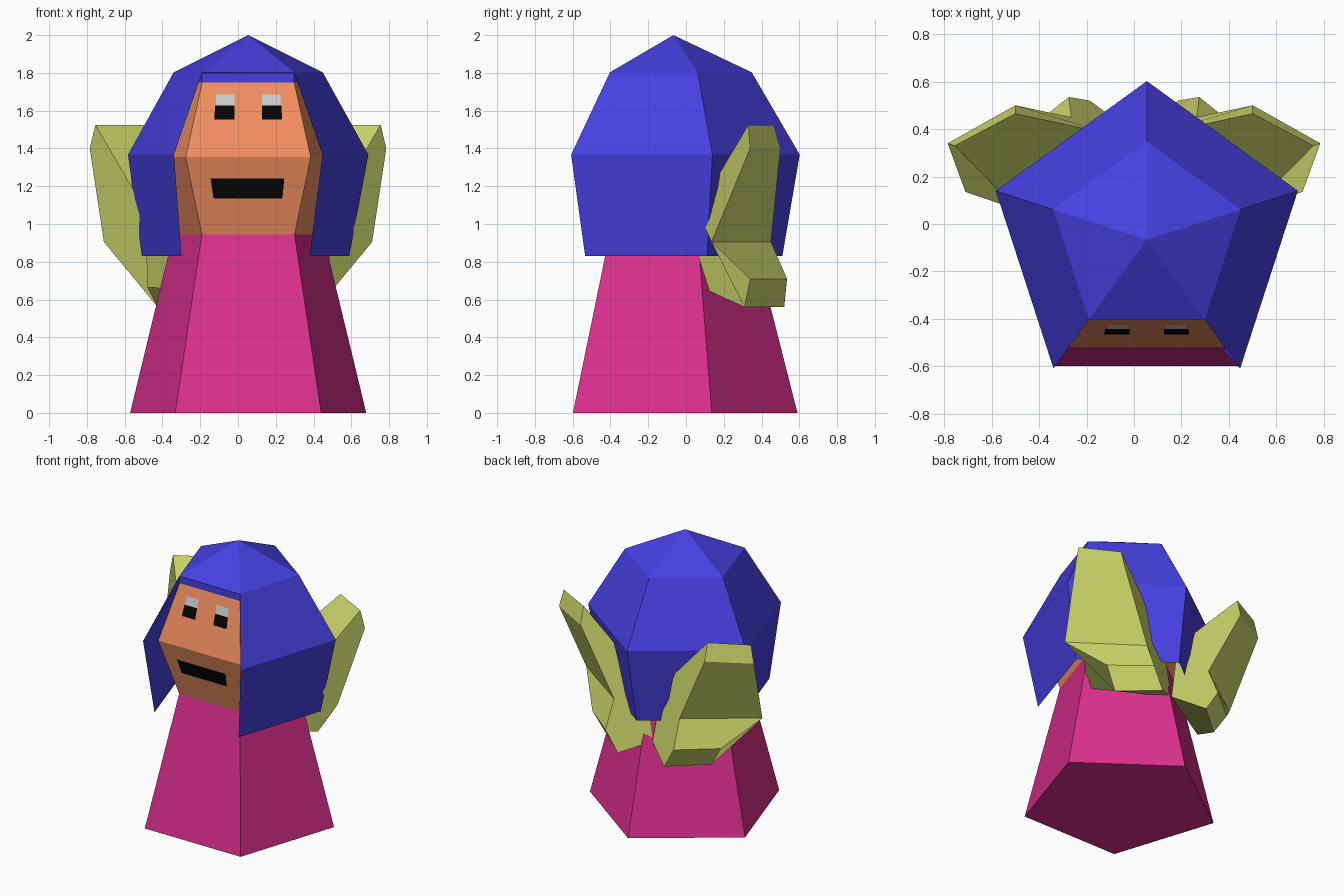
import bpy, bmesh
from math import sin, cos, radians

if "Cube" in bpy.data.objects:
    bpy.data.objects.remove(bpy.data.objects["Cube"])

CX, CY = 0.054, -0.067   # axis of the five-sided parts


def material(name, srgb):
    m = bpy.data.materials.new(name)
    m.diffuse_color = [c ** 2.2 for c in srgb] + [1]
    m.use_nodes = True
    m.node_tree.nodes["Principled BSDF"].inputs["Base Color"].default_value = m.diffuse_color
    return m


PINK = material("pink", (0.86, 0.20, 0.55))
BLUE = material("blue", (0.28, 0.26, 0.88))
SKIN = material("skin", (0.95, 0.56, 0.38))
GREEN = material("yellow_green", (0.80, 0.84, 0.42))
BLACK = material("black", (0.05, 0.05, 0.05))
GREY = material("light_grey", (0.78, 0.78, 0.78))


def make(name, bm, mat, solid=True):
    if solid:
        bmesh.ops.recalc_face_normals(bm, faces=bm.faces)
    me = bpy.data.meshes.new(name)
    bm.to_mesh(me)
    bm.free()
    me.materials.append(mat)
    ob = bpy.data.objects.new(name, me)
    bpy.context.collection.objects.link(ob)


def pentagon(bm, r, z, cx=CX):
    # corners: back, left, front left, front right, right
    return [bm.verts.new((cx + r * cos(radians(90 + 72 * k)),
                          CY + r * sin(radians(90 + 72 * k)), z)) for k in range(5)]


def loft(bm, rings, sides):
    for lo, hi in zip(rings, rings[1:]):
        n = len(lo)
        for k in sides:
            j = (k + 1) % n
            bm.faces.new((lo[k], lo[j], hi[j], hi[k]))


def pentagon_solid(name, levels, mat):
    bm = bmesh.new()
    rings = [pentagon(bm, r, z) for r, z in levels]
    loft(bm, rings, range(5))
    bm.faces.new(rings[0])
    bm.faces.new(rings[-1])
    make(name, bm, mat)


# Robe, head and the band above the face
pentagon_solid("robe", [(0.657, 0), (0.417, 0.945)], PINK)
pentagon_solid("head", [(0.417, 0.945), (0.563, 1.355), (0.414, 1.75)], SKIN)
pentagon_solid("hair_band", [(0.414, 1.75), (0.414, 1.8)], BLUE)

# Hair: open shell, front side left open below the crown
bm = bmesh.new()
rings = [pentagon(bm, 0.577, 0.83, 0.04), pentagon(bm, 0.669, 1.367), pentagon(bm, 0.415, 1.803)]
loft(bm, rings, (0, 1, 3, 4))
tip = bm.verts.new((CX, CY, 2.0))
for k in range(5):
    bm.faces.new((rings[-1][k], rings[-1][(k + 1) % 5], tip))
make("hair", bm, BLUE, solid=False)


# Face features laid on the sloping front of the head
def front_y(z):
    if z > 1.355:
        r = 0.563 - 0.149 * (z - 1.355) / 0.395
    else:
        r = 0.417 + 0.146 * (z - 0.945) / 0.41
    return CY - r * cos(radians(36)) - 0.004


def patch(name, xb, zb, xt, zt, mat):
    bm = bmesh.new()
    bm.faces.new([bm.verts.new((x, front_y(z), z)) for x, z in
                  ((xb[0], zb), (xb[1], zb), (xt[1], zt), (xt[0], zt))])
    make(name, bm, mat, solid=False)


for side, s in (("left", -1), ("right", 1)):
    edge = lambda a, b: sorted((CX + s * a, CX + s * b))
    patch(side + "_eye", edge(0.073, 0.18), 1.553, edge(0.073, 0.175), 1.628, BLACK)
    patch(side + "_eye_white", edge(0.073, 0.172), 1.628, edge(0.073, 0.17), 1.685, GREY)
patch("mouth", (-0.13, 0.235), 1.135, (-0.145, 0.245), 1.24, BLACK)

# Wings: two matching side outlines bridged together, mirrored left and right
OUTER = [(.755, .33, 1.525), (.785, .34, 1.40), (.71, .135, .905), (.517, .34, .71),
         (.425, .31, .56), (.48, .08, .665), (.49, .06, 1.07)]
BACK = [(.50, .465, 1.525), (.50, .50, 1.40), (.264, .45, .905), (.275, .535, .71),
        (.187, .52, .56), (0, .385, .64), (.065, .37, 1.06)]
for side, s in (("left", -1), ("right", 1)):
    bm = bmesh.new()
    rings = [[bm.verts.new((s * x, y, z)) for x, y, z in line] for line in (OUTER, BACK)]
    loft(bm, rings, range(len(OUTER)))
    for r in rings:
        bm.faces.new(r)
    make(side + "_wing", bm, GREEN)
